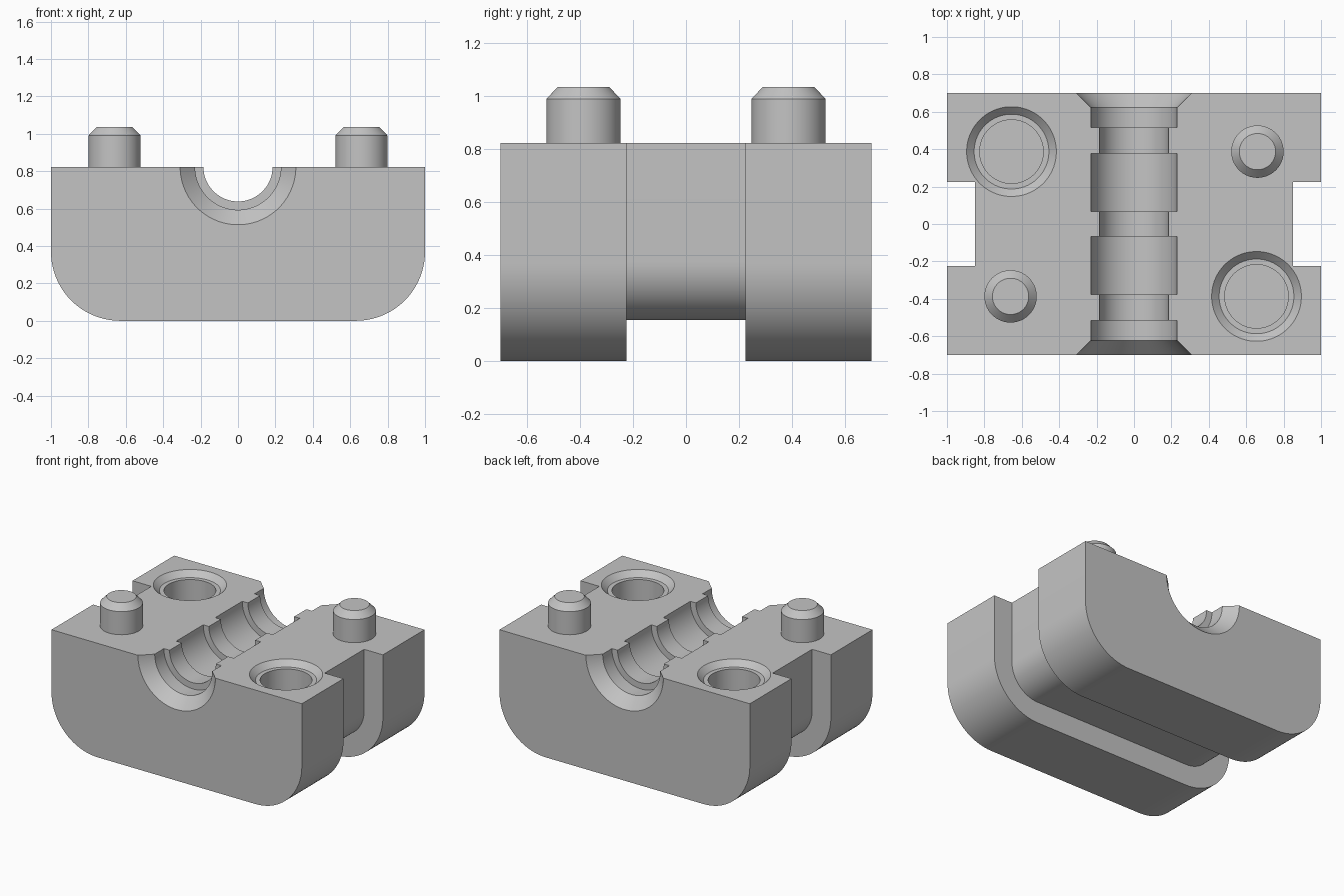
import bpy, bmesh, math
from mathutils import Matrix

cube = bpy.data.objects.get("Cube")
if cube:
    bpy.data.objects.remove(cube, do_unlink=True)

TOP, HALF_DEPTH = 0.823, 0.70

gray = bpy.data.materials.new("plain gray")
gray.use_nodes = True
color = (0.55, 0.55, 0.55, 1)
gray.diffuse_color = color
gray.node_tree.nodes["Principled BSDF"].inputs["Base Color"].default_value = color


def finish(name, bm):
    bmesh.ops.recalc_face_normals(bm, faces=bm.faces)
    mesh = bpy.data.meshes.new(name)
    bm.to_mesh(mesh)
    bm.free()
    mesh.materials.append(gray)
    obj = bpy.data.objects.new(name, mesh)
    bpy.context.collection.objects.link(obj)
    return obj


def extrude_y(name, outline, half):
    """Extrude an x-z outline from -half to +half along y."""
    bm = bmesh.new()
    face = bm.faces.new([bm.verts.new((x, -half, z)) for x, z in outline])
    new = bmesh.ops.extrude_face_region(bm, geom=[face])["geom"]
    verts = [v for v in new if isinstance(v, bmesh.types.BMVert)]
    bmesh.ops.translate(bm, verts=verts, vec=(0, 2 * half, 0))
    return finish(name, bm)


def lathe(name, profile, matrix, segments=64):
    """Revolve (radius, height) points about z, cap both ends, then place."""
    bm = bmesh.new()
    rings = []
    for r, h in profile:
        angles = [2 * math.pi * (i + 0.5) / segments for i in range(segments)]
        rings.append([bm.verts.new((r * math.cos(a), r * math.sin(a), h)) for a in angles])
    for low, high in zip(rings, rings[1:]):
        for i in range(segments):
            j = (i + 1) % segments
            bm.faces.new((low[i], low[j], high[j], high[i]))
    bm.faces.new(rings[0])
    bm.faces.new(rings[-1])
    bmesh.ops.transform(bm, matrix=matrix, verts=bm.verts)
    return finish(name, bm)


def u_outline(half, bottom, radius, top, steps=20):
    """U shape with rounded lower corners, from top left to top right."""
    arc = [math.pi / 2 * i / steps for i in range(steps + 1)]
    left = [(-half + radius - radius * math.cos(a),
             bottom + radius - radius * math.sin(a)) for a in arc]
    right = [(-x, z) for x, z in reversed(left)]
    return [(-half, top)] + left + right + [(half, top)]


# Block with rounded lower edges
body = extrude_y("block", u_outline(1.0, 0.0, 0.37, TOP), HALF_DEPTH)

# Groove that wraps around the sides and the underside
groove = u_outline(0.85, 0.155, 0.22, 1.0) + [(1.2, 1.0), (1.2, -0.2), (-1.2, -0.2), (-1.2, 1.0)]
cutters = [extrude_y("groove_cutter", groove, 0.225)]

# Stepped half-round channel with flared ends
NARROW, WIDE = 0.185, 0.23
channel = [(0.33, -0.72), (WIDE, -0.622)]
radius = WIDE
for y in (-0.517, -0.377, -0.068, 0.068, 0.377, 0.517):
    channel.append((radius, y))
    radius = NARROW if radius == WIDE else WIDE
    channel.append((radius, y))
channel += [(WIDE, 0.622), (0.33, 0.72)]
along_y = Matrix.Translation((0, 0, TOP)) @ Matrix.Rotation(-math.pi / 2, 4, 'X')
cutters.append(lathe("channel_cutter", channel, along_y))

# Chamfered sockets and matching pins on opposite diagonals
socket = [(0.17, -0.3), (0.17, -0.04), (0.2, -0.04), (0.24, 0), (0.24, 0.1)]
pin = [(0.14, -0.02), (0.14, 0.167), (0.097, 0.212)]
pins = []
for side, label in ((1, "left"), (-1, "right")):
    cutters.append(lathe(label + "_socket_cutter", socket,
                         Matrix.Translation((0.655 * side, -0.387 * side, TOP))))
    pins.append(lathe(label + "_pin", pin,
                      Matrix.Translation((0.66 * side, 0.387 * side, TOP))))

# Cut the block
for cutter in cutters:
    mod = body.modifiers.new(cutter.name, 'BOOLEAN')
    mod.operation = 'DIFFERENCE'
    mod.solver = 'EXACT'
    mod.object = cutter
graph = bpy.context.evaluated_depsgraph_get()
cut_mesh = bpy.data.meshes.new_from_object(body.evaluated_get(graph))
body.modifiers.clear()
body.data = cut_mesh
for cutter in cutters:
    bpy.data.objects.remove(cutter, do_unlink=True)

# Smooth the curved faces, keep the edges crisp
bpy.ops.object.select_all(action='DESELECT')
for obj in [body] + pins:
    obj.select_set(True)
bpy.context.view_layer.objects.active = body
bpy.ops.object.shade_smooth_by_angle(angle=math.radians(25))
